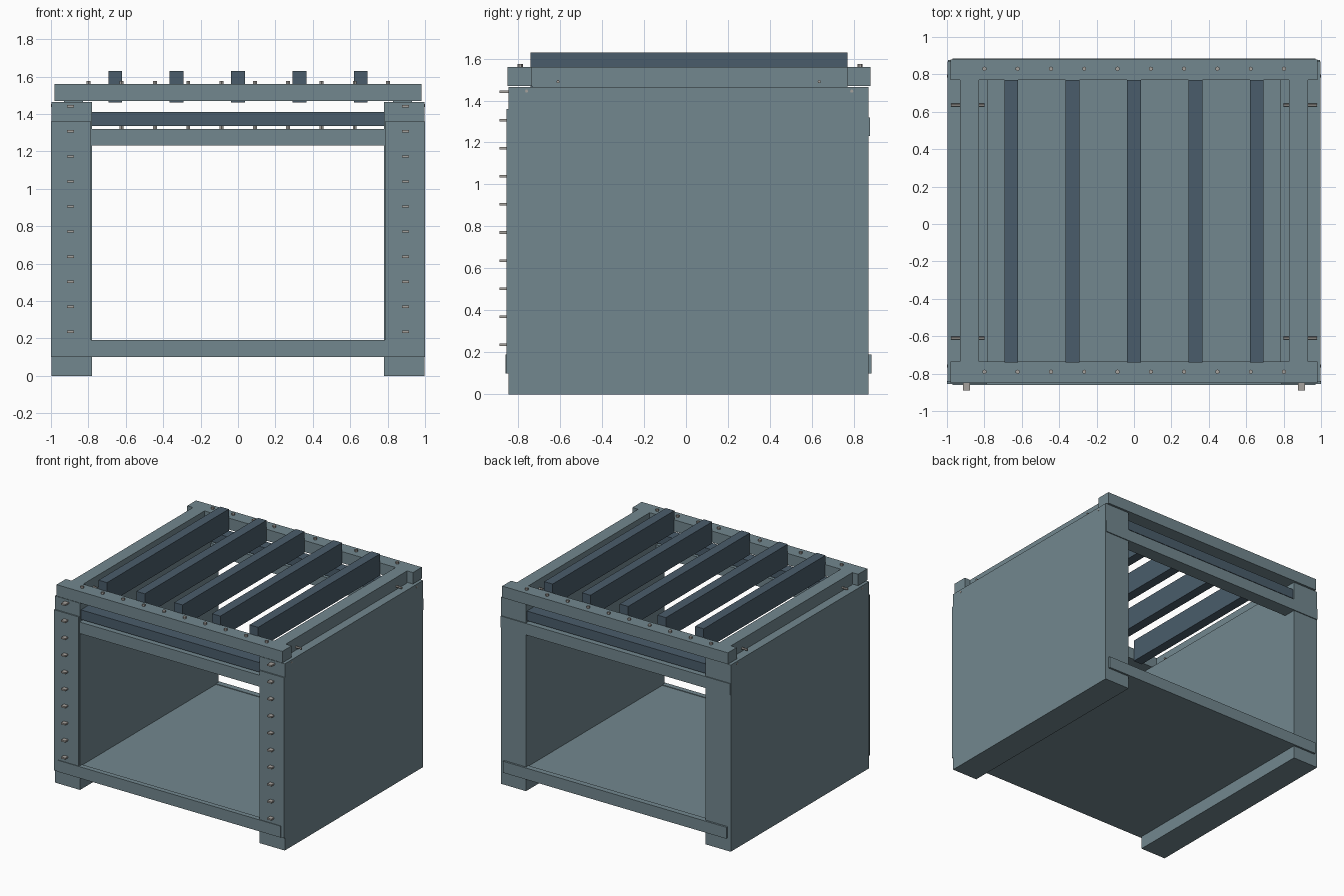
import bpy, bmesh
from mathutils import Matrix, Vector

cube = bpy.data.objects.get("Cube")
if cube:
    bpy.data.objects.remove(cube, do_unlink=True)


def material(name, rgb):
    m = bpy.data.materials.new(name)
    m.use_nodes = True
    m.diffuse_color = (*rgb, 1)
    m.node_tree.nodes["Principled BSDF"].inputs["Base Color"].default_value = (*rgb, 1)
    return m


PANEL = material("grey_blue_paint", (0.17, 0.245, 0.275))
SLAT = material("dark_blue_paint", (0.068, 0.108, 0.145))
STEEL = material("bolt_steel", (0.38, 0.36, 0.34))


def finish(name, bm, mat):
    mesh = bpy.data.meshes.new(name)
    bm.to_mesh(mesh)
    bm.free()
    mesh.materials.append(mat)
    ob = bpy.data.objects.new(name, mesh)
    bpy.context.collection.objects.link(ob)
    return ob


def box(name, x, y, z, mat=PANEL):
    """Box given by its range on each axis."""
    lo, hi = Vector((x[0], y[0], z[0])), Vector((x[1], y[1], z[1]))
    bm = bmesh.new()
    bmesh.ops.create_cube(bm, size=1, matrix=Matrix.Translation((lo + hi) / 2)
                          @ Matrix.Diagonal((*(hi - lo), 1)))
    return finish(name, bm, mat)


def pair(name, x, y, z, mat=PANEL):
    """The same box on the left and on the right."""
    box("left_" + name, x, y, z, mat)
    box("right_" + name, (-x[1], -x[0]), y, z, mat)


def bolts(name, points, radius, length, axis):
    """Row of hexagonal bolts as one object."""
    turn = Vector((0, 0, 1)).rotation_difference(Vector(axis)).to_matrix().to_4x4()
    bm = bmesh.new()
    for p in points:
        bmesh.ops.create_cone(bm, cap_ends=True, segments=6, radius1=radius, radius2=radius,
                              depth=length, matrix=Matrix.Translation(p) @ turn)
    finish(name, bm, STEEL)


# Side walls and floor
pair("wall", (0.78, 0.998), (-0.845, 0.87), (0, 1.465))
box("floor_panel", (-0.78, 0.78), (-0.845, 0.87), (0.1, 0.185))

# Cover plates on the front posts
pair("front_post_plate", (0.785, 1.0), (-0.855, -0.84), (0.1, 1.36))

# Lower rails and upper cross beams
box("front_lower_rail", (-0.97, 0.97), (-0.86, -0.82), (0.1, 0.19))
box("back_lower_rail", (-0.97, 0.97), (0.84, 0.885), (0.1, 0.19))
box("front_cross_beam", (-0.78, 0.78), (-0.85, -0.74), (1.23, 1.32))
box("back_cross_beam", (-0.995, 0.995), (0.77, 0.877), (1.23, 1.32))
box("front_dark_beam", (-0.78, 0.78), (-0.835, -0.74), (1.335, 1.41), SLAT)
box("back_dark_beam", (-0.78, 0.78), (0.77, 0.86), (1.335, 1.41), SLAT)

# Top frame
box("front_top_rail", (-0.98, 0.98), (-0.85, -0.735), (1.47, 1.56))
box("back_top_rail", (-0.98, 0.98), (0.77, 0.88), (1.47, 1.56))
pair("top_side_rail", (0.83, 0.93), (-0.735, 0.77), (1.465, 1.56))

# Roof slats
for i in range(-2, 3):
    x = i * 0.328
    box(f"roof_slat_{i + 3}", (x - 0.037, x + 0.037), (-0.74, 0.77), (1.46, 1.63), SLAT)

# Bolts along the top frame and the front beam
columns = [-0.8 + i * 0.178 for i in range(10)]
bolts("top_frame_bolts", [(x, y, 1.56) for x in columns for y in (-0.79, 0.83)],
      0.012, 0.03, (0, 0, 1))
bolts("front_beam_bolts", [(x, -0.79, 1.32) for x in columns[1:-1]], 0.012, 0.03, (0, 0, 1))

# Pegs up the front posts
for side, name in ((1, "left"), (-1, "right")):
    for k in range(10):
        z = 0.235 + k * 0.134
        c = side * 0.895
        box(f"{name}_peg_{k + 1}", (c - 0.018, c + 0.018), (-0.89, -0.84),
            (z - 0.006, z + 0.006), STEEL)

# Bolts through the top side rails and into the walls
bolts("side_rail_bolts", [(s * 0.888, y, 1.49) for s in (-1, 1) for y in (-0.61, 0.635)],
      0.008, 0.18, (1, 0, 0))
bolts("wall_bolts", [(s * 0.99, y, 1.445) for s in (-1, 1) for y in (-0.76, 0.79)],
      0.008, 0.02, (1, 0, 0))
